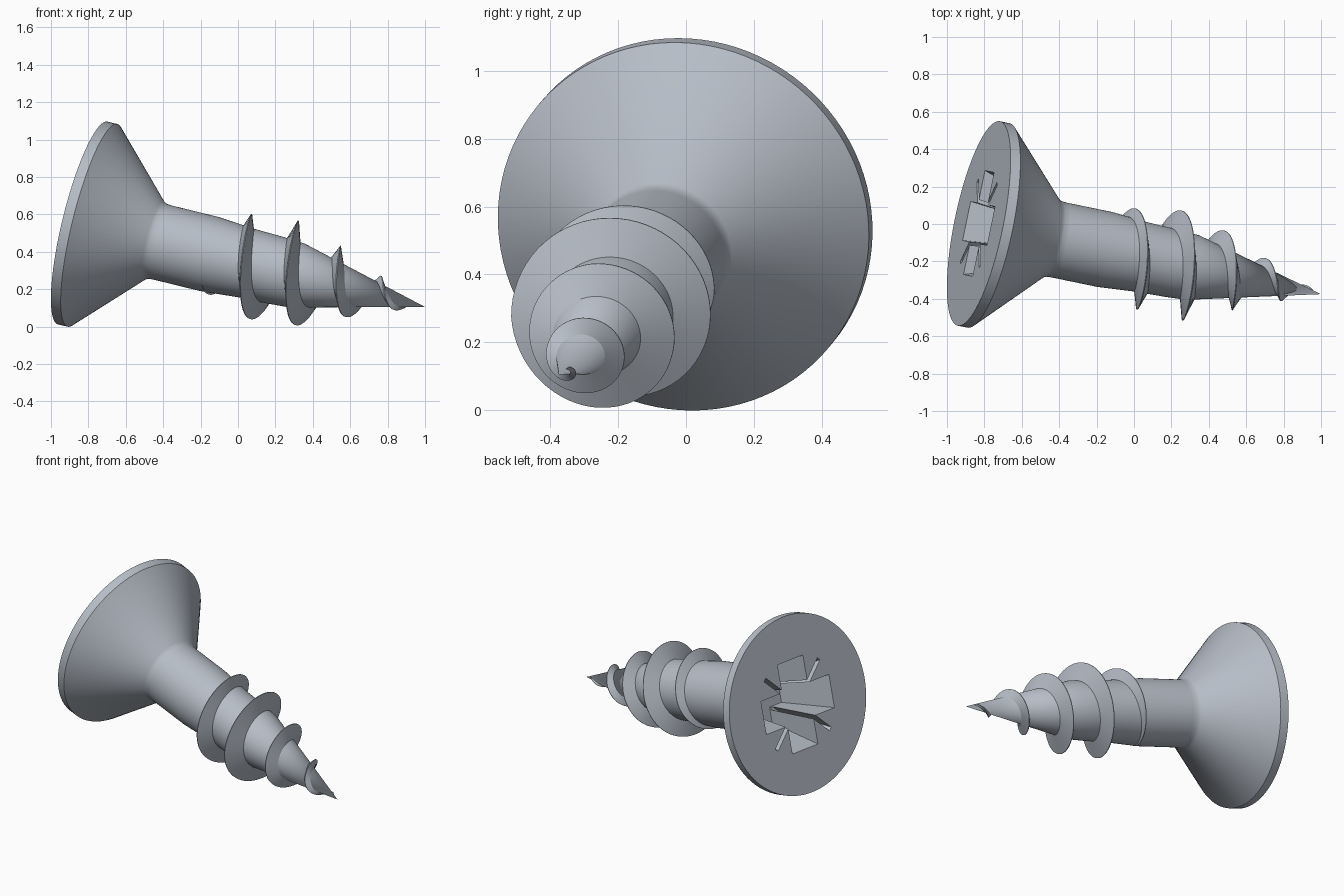
import bpy, bmesh, math
from mathutils import Matrix, Vector

cube = bpy.data.objects.get("Cube")
if cube:
    bpy.data.objects.remove(cube, do_unlink=True)

steel = bpy.data.materials.new("steel_grey")
steel.use_nodes = True
colour = (0.47, 0.51, 0.57, 1)
steel.diffuse_color = colour
steel.node_tree.nodes["Principled BSDF"].inputs["Base Color"].default_value = colour

# Screw frame: local z runs from the head face to the tip
HEAD = Vector((-0.83, 0.003, 0.554))
TIP = Vector((1.0, -0.375, 0.105))
LENGTH = (TIP - HEAD).length
axis = (TIP - HEAD).normalized()
side = axis.cross(Vector((0, 0, 1))).normalized()
FRAME = Matrix((side, axis.cross(side), axis)).transposed().to_4x4()
FRAME.translation = HEAD


def make_object(name, bm):
    bmesh.ops.recalc_face_normals(bm, faces=bm.faces)
    mesh = bpy.data.meshes.new(name)
    bm.to_mesh(mesh)
    bm.free()
    mesh.materials.append(steel)
    ob = bpy.data.objects.new(name, mesh)
    bpy.context.collection.objects.link(ob)
    ob.matrix_world = FRAME
    return ob


def activate(ob):
    bpy.ops.object.select_all(action='DESELECT')
    ob.select_set(True)
    bpy.context.view_layer.objects.active = ob


def lookup(table, s):
    for (s0, r0), (s1, r1) in zip(table, table[1:]):
        if s <= s1:
            return r0 + (r1 - r0) * (s - s0) / (s1 - s0)
    return table[-1][1]


# Countersunk head, shank and pointed core as one turned profile
SHANK = [(0.40, 0.215), (0.42, 0.206), (0.45, 0.204), (0.71, 0.204), (0.92, 0.188),
         (1.08, 0.183), (1.2, 0.176), (LENGTH, 0)]
profile = [(0, 0), (0, 0.558), (0.055, 0.558)] + SHANK
bm = bmesh.new()
verts = [bm.verts.new((r, 0, s)) for s, r in profile]
edges = [bm.edges.new(pair) for pair in zip(verts, verts[1:])]
bmesh.ops.spin(bm, geom=verts + edges, cent=(0, 0, 0), axis=(0, 0, 1),
               angle=math.tau, steps=96)
bmesh.ops.remove_doubles(bm, verts=bm.verts, dist=0.0005)
body = make_object("head_and_shank", bm)


# Cross-shaped drive recess with four thin diagonal slots
def cut_slot(half_top, half_bottom, width_top, width_bottom, depth, angle):
    bm = bmesh.new()
    bmesh.ops.create_cube(bm, size=2)
    for v in bm.verts:
        deep = v.co.z > 0
        v.co.x *= half_bottom if deep else half_top
        v.co.y *= width_bottom if deep else width_top
        v.co.z = depth if deep else -0.02
    bmesh.ops.rotate(bm, verts=bm.verts, matrix=Matrix.Rotation(angle, 3, 'Z'))
    cutter = make_object("recess_cutter", bm)
    cutter.hide_render = True
    activate(body)
    mod = body.modifiers.new("recess", 'BOOLEAN')
    mod.operation = 'DIFFERENCE'
    mod.solver = 'EXACT'
    mod.object = cutter
    bpy.context.view_layer.update()
    bpy.ops.object.modifier_apply(modifier=mod.name)
    bpy.data.objects.remove(cutter, do_unlink=True)


for k in range(2):
    cut_slot(0.29, 0.17, 0.108, 0.07, 0.35, k * math.pi / 2)
    cut_slot(0.325, 0.17, 0.013, 0.011, 0.34, (k + 0.5) * math.pi / 2)

# Helical thread that grows, then shrinks towards the tip
CREST = [(0.70, 0.19), (0.767, 0.215), (0.819, 0.247), (0.885, 0.263), (0.951, 0.28),
         (1.015, 0.286), (1.205, 0.287), (1.262, 0.261), (1.316, 0.233),
         (1.397, 0.209), (1.528, 0.15), (1.653, 0.104), (1.786, 0.05), (1.87, 0.018)]
PITCH, TOP, START, END, STEPS = 0.256, 0.885, 0.71, 1.86, 300
bm = bmesh.new()
rings = []
for i in range(STEPS + 1):
    s = START + (END - START) * i / STEPS
    turn = -math.pi / 2 + math.tau * (s - TOP) / PITCH
    core, crest = lookup(SHANK, s), lookup(CREST, s)
    half = 0.012 + 0.035 * min(1, max(0, crest - core) / 0.09)
    root = core * 0.85
    section = [(root, -half), (crest, -0.002), (crest, 0.002), (root, half)]
    rings.append([bm.verts.new((r * math.cos(turn), r * math.sin(turn), s + d))
                  for r, d in section])
for a, b in zip(rings, rings[1:]):
    for j in range(4):
        k = (j + 1) % 4
        bm.faces.new((a[j], a[k], b[k], b[j]))
bm.faces.new(rings[0])
bm.faces.new(rings[-1])
thread = make_object("thread", bm)

for ob in (body, thread):
    activate(ob)
    bpy.ops.object.shade_smooth_by_angle(angle=math.radians(30))
